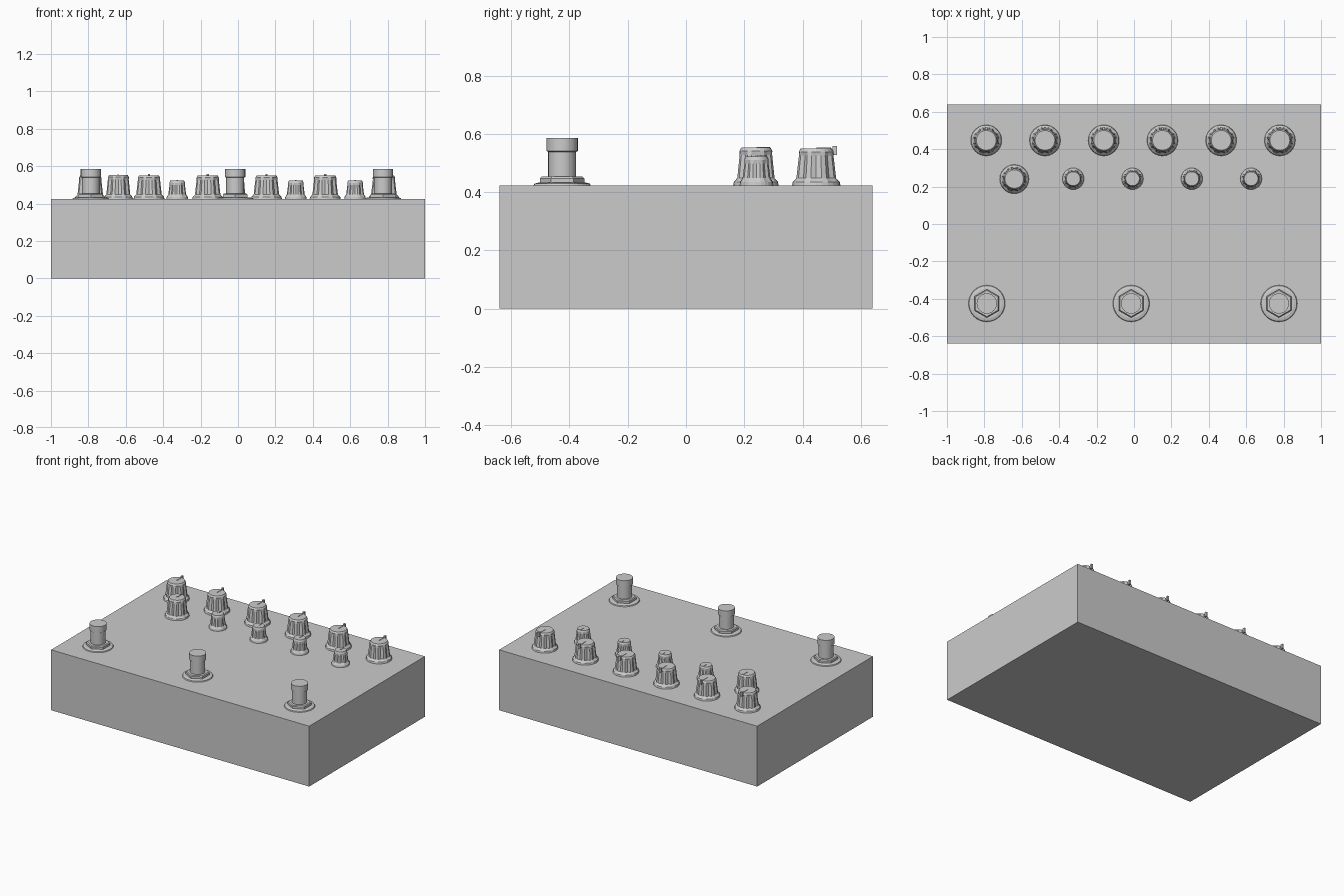
import bpy, bmesh
from math import sin, cos, pi

if "Cube" in bpy.data.objects:
    bpy.data.objects.remove(bpy.data.objects["Cube"])

TOP = 0.423


def lathe(name, loc, profile, sides, flute=0.0, flute_rings=(), turn=0.0):
    """Stack rings of (radius, z); fluted rings alternate their radius."""
    bm = bmesh.new()
    rings = []
    for i, (r, z) in enumerate(profile):
        ring = []
        for k in range(sides):
            a = 2 * pi * k / sides + turn
            rr = r * (1 - flute) if i in flute_rings and k % 3 == 0 else r
            ring.append(bm.verts.new((rr * cos(a), rr * sin(a), z)))
        rings.append(ring)
    for lo, hi in zip(rings, rings[1:]):
        for k in range(sides):
            n = (k + 1) % sides
            bm.faces.new((lo[k], lo[n], hi[n], hi[k]))
    bm.faces.new(rings[0][::-1])
    bm.faces.new(rings[-1])
    me = bpy.data.meshes.new(name)
    bm.to_mesh(me)
    bm.free()
    ob = bpy.data.objects.new(name, me)
    ob.location = loc
    bpy.context.collection.objects.link(ob)
    return ob


def box(name, loc, size):
    bpy.ops.mesh.primitive_cube_add(size=1, location=loc)
    ob = bpy.context.object
    ob.name = name
    ob.dimensions = size
    bpy.ops.object.transform_apply(location=False, rotation=False, scale=True)
    return ob


def knob(name, x, y, r, h):
    # flared skirt, fluted grip, bevelled cap
    profile = [(r, 0), (r * .97, .012), (r * .85, .025), (r * .74, h - .025),
               (r * .72, h - .012), (r * .64, h)]
    lathe(name, (x, y, TOP), profile, 24, 0.12, (2, 3))
    # raised pointer line on the cap
    box(name + "_pointer", (x, y + r * .32, TOP + h), (.008, r * .6, .005))


# enclosure
box("enclosure", (0, 0, TOP / 2), (2, 1.28, TOP))

# back row of large knobs, with a pointer tab at the rear of each
for i in range(6):
    x = -0.79 + i * 0.314
    knob("large_knob", x, 0.447, 0.083, 0.127)
    box("knob_tab", (x, 0.447 + .064, TOP + .12), (.012, .016, .03))

# second row: one medium knob, four small knobs
knob("medium_knob", -0.64, 0.24, 0.078, 0.13)
for i in range(4):
    knob("small_knob", -0.325 + i * 0.317, 0.242, 0.058, 0.1)

# footswitches: washer, hex nut, threaded collar and plunger
for x in (-0.787, -0.015, 0.775):
    at = (x, -0.425, TOP)
    lathe("switch_washer", at, [(.098, 0), (.095, .006), (.08, .01)], 32)
    lathe("switch_nut", at, [(.076, .008), (.076, .024), (.07, .03)], 6, turn=pi / 6)
    post = lathe("switch_plunger", at, [(.048, .028), (.048, .115), (.054, .118),
                 (.054, .162), (.047, .162)], 24)
    post.select_set(True)
    bpy.context.view_layer.objects.active = post
    bpy.ops.object.shade_smooth_by_angle()
